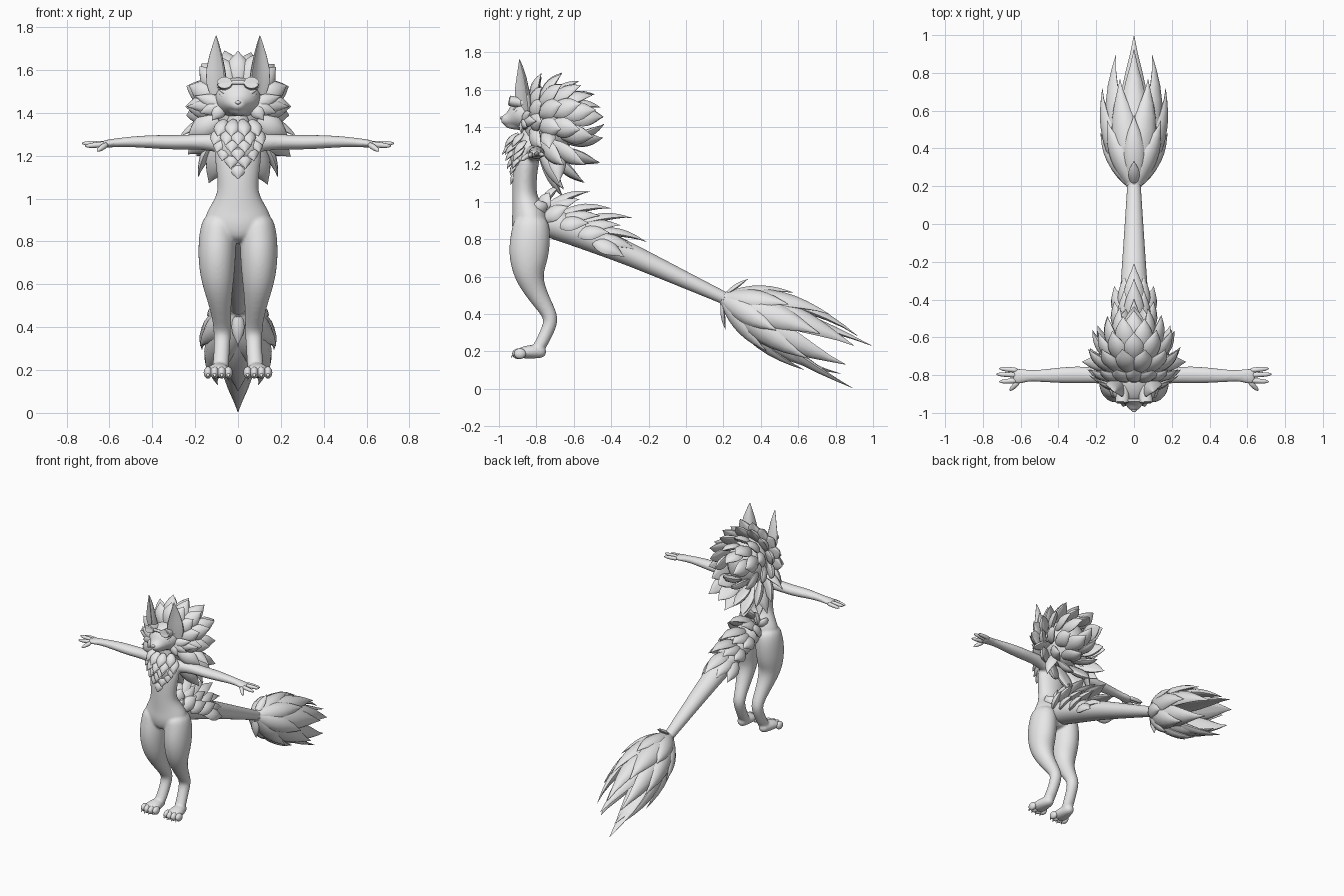
import bpy, bmesh, math, random
from mathutils import Vector, Matrix

random.seed(4)
default_cube = bpy.data.objects.get("Cube")
if default_cube:
    bpy.data.objects.remove(default_cube, do_unlink=True)

# One plain grey for everything
grey = bpy.data.materials.new("plain_grey")
grey.use_nodes = True
grey.diffuse_color = (.8, .8, .8, 1)
for node in grey.node_tree.nodes:
    if node.type == "BSDF_PRINCIPLED":
        node.inputs["Base Color"].default_value = grey.diffuse_color

X, Y, Z = Vector((1, 0, 0)), Vector((0, 1, 0)), Vector((0, 0, 1))
FRONT = -Y


def loft(bm, path, side=X, sides=12, cup=0, pair=False):
    """Skin elliptical sections (x, y, z, half width, half thickness)."""
    for flip in ((1, -1) if pair else (1,)):
        mirror = Vector((flip, 1, 1))
        centres = [Vector(row[:3]) for row in path]
        rings = []
        for i, row in enumerate(path):
            along = centres[min(i + 1, len(path) - 1)] - centres[max(i - 1, 0)]
            along.normalize()
            u = (side - along * side.dot(along)).normalized()
            v = along.cross(u)
            ring = []
            for k in range(sides):
                turn = math.tau * k / sides
                c, s = math.cos(turn), math.sin(turn)
                p = centres[i] + u * row[3] * c + v * (row[4] * s + cup * row[3] * c * c)
                ring.append(bm.verts.new(p * mirror))
            rings.append(ring)
        for low, high in zip(rings, rings[1:]):
            for k in range(sides):
                n = (k + 1) % sides
                bm.faces.new((low[k], low[n], high[n], high[k]))
        bm.faces.new(rings[0])
        bm.faces.new(rings[-1])


def leaf(bm, root, tip, width, normal, bulge=.08, pair=False):
    """A plump pointed lock of fur that bows towards its normal."""
    root, tip, normal = Vector(root), Vector(tip), Vector(normal).normalized()
    span = tip - root
    middle = (root + tip) / 2 + normal * span.length * bulge * 2
    path = []
    for i in range(9):
        t = i / 8
        p = root * (1 - t) ** 2 + middle * 2 * t * (1 - t) + tip * t * t
        w = width * max(.02, math.sin(math.pi * (.18 + .82 * t)) ** 1.2 if i < 8 else 0)
        path.append((*p, w, w * .42))
    loft(bm, path, span.cross(normal), 10, .2, pair)


def ellipsoid(bm, centre, radii):
    bmesh.ops.create_uvsphere(bm, u_segments=20, v_segments=12, radius=1,
                              matrix=Matrix.Translation(centre) @ Matrix.Diagonal((*radii, 1)))


def finish(name, bm, subdivide=0, voxel=0):
    bmesh.ops.recalc_face_normals(bm, faces=bm.faces[:])
    mesh = bpy.data.meshes.new(name)
    bm.to_mesh(mesh)
    bm.free()
    mesh.materials.append(grey)
    mesh.polygons.foreach_set("use_smooth", [True] * len(mesh.polygons))
    if not subdivide:
        mesh.set_sharp_from_angle(angle=math.radians(50))
    obj = bpy.data.objects.new(name, mesh)
    bpy.context.collection.objects.link(obj)
    if subdivide:
        obj.modifiers.new("round", "SUBSURF").levels = subdivide
        obj.modifiers["round"].render_levels = subdivide
    if voxel:
        blend = obj.modifiers.new("blend", "REMESH")
        blend.mode, blend.voxel_size, blend.use_smooth_shade = "VOXEL", voxel, True
        relax = obj.modifiers.new("relax", "SMOOTH")
        relax.factor, relax.iterations = .5, 8


# Body: torso, legs with feet, arms with palms, blended into one skin
body = bmesh.new()
loft(body, [(0, -.83, .79, .08, .08), (0, -.828, .85, .155, .105), (0, -.832, .91, .166, .106),
            (0, -.845, .96, .138, .09), (0, -.86, 1.01, .106, .073), (0, -.865, 1.06, .096, .067),
            (0, -.862, 1.15, .108, .068), (0, -.85, 1.23, .118, .07), (0, -.835, 1.29, .095, .062),
            (0, -.832, 1.34, .055, .052), (0, -.84, 1.43, .05, .05)])
loft(body, [(.085, -.83, .93, .072, .09), (.094, -.828, .85, .09, .108), (.098, -.838, .76, .092, .114),
            (.098, -.842, .68, .088, .105), (.094, -.84, .6, .076, .08), (.085, -.805, .52, .057, .06),
            (.075, -.748, .43, .044, .045), (.073, -.716, .37, .042, .042), (.075, -.745, .3, .038, .037),
            (.08, -.78, .23, .04, .036), (.084, -.81, .19, .038, .03)], pair=True)
loft(body, [(.085, -.745, .197, .028, .03), (.088, -.8, .2, .044, .04), (.092, -.86, .197, .058, .036),
            (.092, -.91, .187, .054, .024)], pair=True)
loft(body, [(.04, -.82, 1.25, .05, .05), (.12, -.81, 1.265, .046, .044), (.2, -.8, 1.265, .043, .036),
            (.3, -.798, 1.262, .047, .035), (.38, -.8, 1.265, .044, .034), (.48, -.804, 1.266, .036, .027),
            (.55, -.803, 1.262, .03, .023), (.6, -.805, 1.258, .042, .02), (.645, -.81, 1.252, .045, .016)],
     Y, pair=True)
finish("body", body, 2, .007)

# Fingers and thumb
fingers = bmesh.new()
for base_y, tip in ((-.775, (.715, -.765, 1.25)), (-.8, (.73, -.795, 1.258)),
                    (-.828, (.715, -.835, 1.245)), (-.835, (.658, -.882, 1.222))):
    base = Vector((.61, base_y, 1.255))
    end = Vector(tip)
    loft(fingers, [(*base.lerp(end, t), r, r) for t, r in
                   ((0, .015), (.4, .015), (.7, .013), (.88, .01), (1, .002))], Z, 8, pair=True)
finish("fingers", fingers, 1)

# Toes with small claws
toes = bmesh.new()
for side in (-1, 1):
    for x in (.045, .076, .109, .14):
        y = -.902 + abs(x - .092) * .3
        ellipsoid(toes, (side * x, y, .188), (.02, .032, .028))
        leaf(toes, (side * x, y - .022, .19), (side * x, y - .038, .165), .007, FRONT)
finish("toes", toes)

# Head with muzzle and lower jaw
head = bmesh.new()
loft(head, [(0, -.7, 1.46, .05, .05), (0, -.75, 1.465, .098, .098), (0, -.82, 1.47, .118, .108),
            (0, -.88, 1.465, .108, .092), (0, -.913, 1.455, .086, .072), (0, -.94, 1.442, .056, .044),
            (0, -.97, 1.437, .038, .03), (0, -.99, 1.438, .022, .018)])
loft(head, [(0, -.86, 1.415, .06, .04), (0, -.94, 1.408, .035, .02), (0, -.968, 1.408, .016, .01)])
finish("head", head, 2, .007)

nose = bmesh.new()
ellipsoid(nose, (0, -.982, 1.448), (.014, .014, .009))
finish("nose", nose)

# Eyes and brows
face = bmesh.new()
leaf(face, (.035, -.937, 1.462), (.088, -.903, 1.487), .013, FRONT, pair=True)
leaf(face, (.03, -.934, 1.48), (.095, -.9, 1.512), .009, FRONT, pair=True)
finish("eyes_and_brows", face)

# Tall cupped ears
ears = bmesh.new()
loft(ears, [(.08, -.845, 1.49, .045, .028), (.086, -.855, 1.55, .058, .024), (.09, -.863, 1.61, .052, .018),
            (.094, -.87, 1.67, .036, .013), (.098, -.88, 1.72, .018, .008), (.102, -.89, 1.76, .002, .002)],
     Vector((.8, .6, 0)), 16, -.5, pair=True)
finish("ears", ears)

# Goggles pushed up on the forehead
goggles = bmesh.new()
loft(goggles, [(.058, -.86, 1.525, .03, .026), (.062, -.925, 1.537, .036, .028), (.063, -.945, 1.541, .035, .027),
               (.063, -.948, 1.541, .028, .021), (.063, -.939, 1.54, .026, .019)], sides=20, pair=True)
loft(goggles, [(x, -.934, 1.542, .01, .008) for x in (-.04, 0, .04)], Z)
strap = [math.radians(a) for a in range(-60, 241, 20)]
loft(goggles, [(.108 * math.cos(a), -.825 + .1 * math.sin(a), 1.53, .014, .006) for a in strap], Z)
finish("goggles", goggles)

# Mane: rows of locks swept back from the face around a solid core
CROWN = Vector((0, -.74, 1.43))


def on_mane(polar, around, reach):
    a, b = math.radians(polar), math.radians(around)
    d = Vector((math.sin(a) * math.cos(b), -math.cos(a), math.sin(a) * math.sin(b)))
    return CROWN + d * Vector((.25, .3, .26 if d.z > 0 else .36)) * reach, d


mane = bmesh.new()
ellipsoid(mane, (0, -.725, 1.42), (.14, .145, .17))
for row, (polar, count) in enumerate(((84, 16), (104, 13), (124, 11), (144, 8), (163, 5), (178, 1))):
    for k in range(count):
        around = 90 + 360 * (k + .5 * (row % 2)) / count
        tip, out = on_mane(polar, around, random.uniform(.98, 1.08))
        if out.z < -.7 and polar < 95:
            continue
        if out.z < -.25 and polar > 95:
            tip += out * .04
        root, normal = on_mane(polar - 30, around, .5)
        leaf(mane, root, tip, .056, normal + out)
# Long locks over the shoulders
leaf(mane, (.1, -.74, 1.38), (.275, -.73, 1.285), .045, (1, -.3, 1), pair=True)
leaf(mane, (.09, -.7, 1.3), (.185, -.68, 1.1), .05, (1, .3, .2), pair=True)
finish("mane", mane)

# Cheek tufts
cheeks = bmesh.new()
for tip in ((.2, -.83, 1.48), (.24, -.8, 1.43), (.18, -.85, 1.4), (.12, -.88, 1.365)):
    leaf(cheeks, (.07, -.865, 1.435), tip, .034, FRONT, pair=True)
finish("cheek_tufts", cheeks)

# Chest fluff, overlapping like shingles down to a point
chest = bmesh.new()
ellipsoid(chest, (0, -.885, 1.24), (.095, .055, .09))
for count, z, y, reach in ((1, 1.09, -.937, 0), (2, 1.14, -.947, .035), (3, 1.175, -.957, .075),
                           (4, 1.215, -.972, .1), (5, 1.25, -.985, .115), (4, 1.29, -.975, .095)):
    for k in range(count):
        x = reach * (2 * k / (count - 1) - 1) if count > 1 else 0
        leaf(chest, (x * .7, -.9 + x * x * 3, z + .075), (x, y + x * x * 5, z), .036, (x * 4, -1, .2))
finish("chest_fluff", chest)

# Tail
tail = bmesh.new()
loft(tail, [(0, -.83, .92, .08, .08), (0, -.7, .885, .095, .085), (0, -.5, .805, .086, .075),
            (0, -.3, .72, .071, .062), (0, 0, .58, .05, .045), (0, .2, .488, .037, .034),
            (0, .3, .44, .03, .03)], sides=16)
finish("tail", tail, 1)

# Fur over the base of the tail
rump = bmesh.new()
for (ry, rz), (ty, tz) in (((-.78, .98), (-.67, 1.09)), ((-.76, .96), (-.51, 1.055)), ((-.68, .93), (-.4, .965)),
                           ((-.58, .88), (-.29, .915)), ((-.49, .84), (-.21, .785))):
    leaf(rump, (0, ry, rz), (0, ty, tz), .055, Z)
    for step in (1, 2):
        leaf(rump, (.032 * step, ry, rz - .025 * step), (.052 * step, ty - .06 * step, tz - .04 * step),
             .05, (.6 * step, 0, 1), pair=True)
finish("rump_fur", rump)

# Tail tuft: layers of locks around the tail's axis, then the two end points
tuft = bmesh.new()
START, AXIS = Vector((0, .2, .485)), Vector((0, .91, -.41)).normalized()
UP = X.cross(AXIS)
for along, spread, count, width, offset in ((.08, .15, 2, .03, 0), (.33, .182, 7, .06, 0),
                                            (.55, .172, 7, .075, .5), (.74, .11, 6, .08, 0)):
    for k in range(count):
        turn = math.tau * (k + offset) / count
        out = UP * math.cos(turn) + X * math.sin(turn)
        leaf(tuft, START + out * .02, START + AXIS * along + out * spread, width, out, .05 + .05 * along)
leaf(tuft, START, (0, .995, .23), .085, UP, .03)
leaf(tuft, START, (0, .89, .005), .085, -UP, .04)
finish("tail_tuft", tuft)
